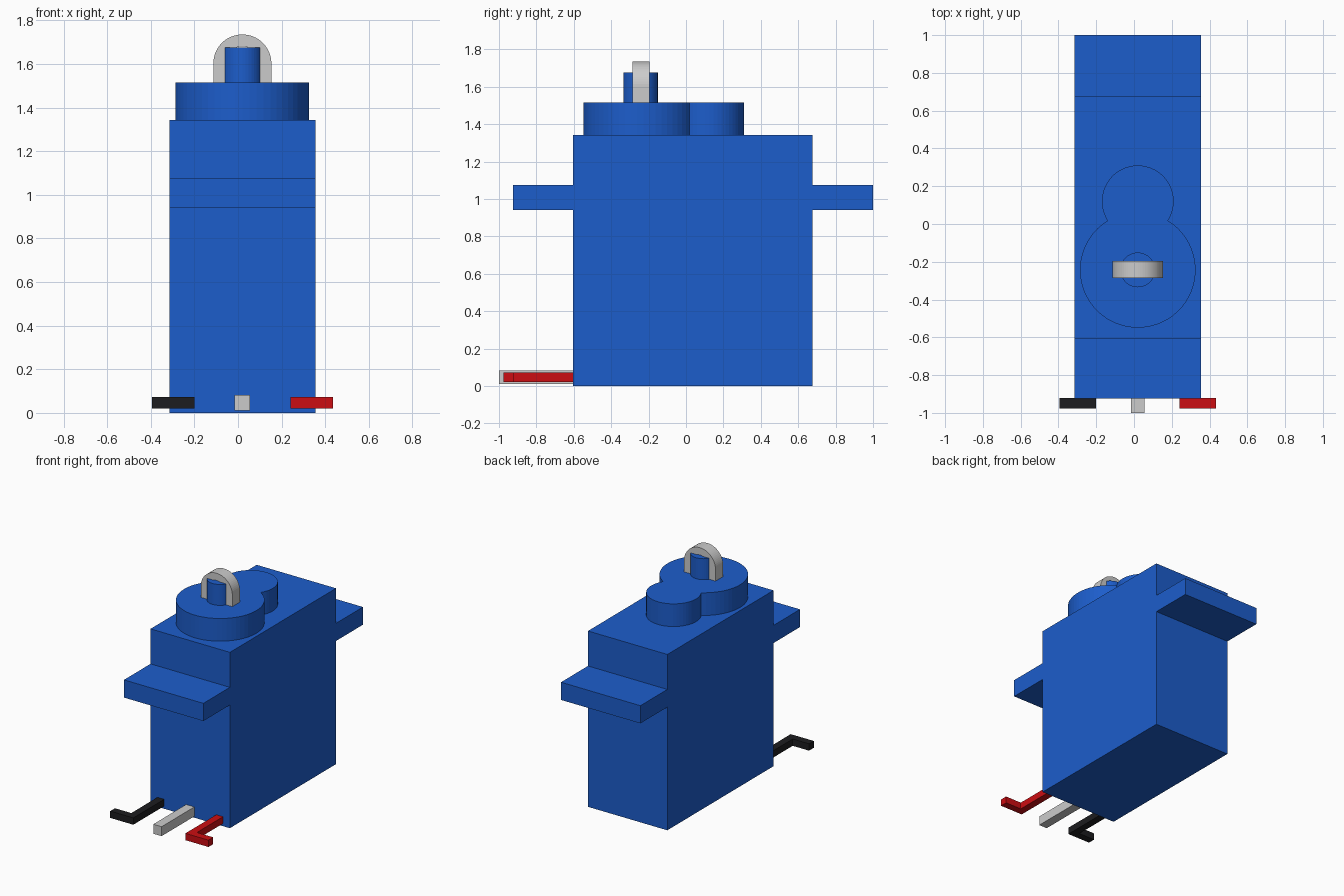
import bpy, bmesh, math
from mathutils import Vector

if "Cube" in bpy.data.objects:
    bpy.data.objects.remove(bpy.data.objects["Cube"])

CX = 0.02        # servo centre line
SHAFT_Y = -0.243


def material(name, rgb):
    m = bpy.data.materials.new(name)
    m.diffuse_color = (*rgb, 1)
    m.use_nodes = True
    m.node_tree.nodes["Principled BSDF"].inputs["Base Color"].default_value = m.diffuse_color
    return m


blue = material("blue plastic", (0.012, 0.11, 0.6))
red = material("red wire", (0.6, 0.004, 0.006))
black = material("black wire", (0.012, 0.012, 0.014))


def prism(name, outline, direction, mat=None):
    """Extrude a closed flat outline of 3D points along a vector."""
    bm = bmesh.new()
    face = bm.faces.new([bm.verts.new(p) for p in outline])
    new = bmesh.ops.extrude_face_region(bm, geom=[face])["geom"]
    verts = [g for g in new if isinstance(g, bmesh.types.BMVert)]
    bmesh.ops.translate(bm, verts=verts, vec=Vector(direction))
    bmesh.ops.recalc_face_normals(bm, faces=bm.faces)
    mesh = bpy.data.meshes.new(name)
    bm.to_mesh(mesh)
    bm.free()
    obj = bpy.data.objects.new(name, mesh)
    bpy.context.collection.objects.link(obj)
    if mat:
        mesh.materials.append(mat)
    return obj


def arc(cx, cy, r, start, end, n):
    return [(cx + r * math.cos(start + (end - start) * i / n),
             cy + r * math.sin(start + (end - start) * i / n)) for i in range(n + 1)]


# Case with mounting flanges: side profile extruded across x
side = [(-0.605, 0), (0.675, 0), (0.675, 0.94), (1.0, 0.94), (1.0, 1.075),
        (0.675, 1.075), (0.675, 1.342), (-0.605, 1.342), (-0.605, 1.075),
        (-0.925, 1.075), (-0.925, 0.94), (-0.605, 0.94)]
prism("case", [(-0.315, y, z) for y, z in side], (0.67, 0, 0), blue)

# Gear housing: outline of two merged circles
R, r, small_y = 0.306, 0.19, 0.12
d = small_y - SHAFT_Y
a = (d * d + R * R - r * r) / (2 * d)
h = math.sqrt(R * R - a * a)
big = math.atan2(a, h)
small = math.atan2(a - d, h)
outline = arc(CX, SHAFT_Y, R, math.pi - big, 2 * math.pi + big, 48)
outline += arc(CX, small_y, r, small, math.pi - small, 36)[1:-1]
prism("gear_housing", [(x, y, 1.342) for x, y in outline], (0, 0, 0.173), blue)

# Output shaft
circle = arc(CX, SHAFT_Y, 0.092, 0, 2 * math.pi, 40)[:-1]
prism("output_shaft", [(x, y, 1.515) for x, y in circle], (0, 0, 0.16), blue)

# Arch over the shaft: half ring on straight legs
AZ, ro, ri, base = 1.602, 0.133, 0.078, 1.515
arch = [(CX + ro, base)] + arc(CX, AZ, ro, 0, math.pi, 32) + [(CX - ro, base), (CX - ri, base)]
arch += arc(CX, AZ, ri, math.pi, 0, 32) + [(CX + ri, base)]
prism("shaft_arch", [(x, -0.287, z) for x, z in arch], (0, 0.092, 0))

# Signal pin
pin = [(-0.015, -1.0), (0.055, -1.0), (0.055, -0.605), (-0.015, -0.605)]
prism("signal_pin", [(x, y, 0.01) for x, y in pin], (0, 0, 0.072))


# Power wires: L-shaped, bending away from the centre
for name, sign, mat in (("positive_wire", 1, red), ("ground_wire", -1, black)):
    ell = [(0.22, -0.605), (0.22, -0.977), (0.415, -0.977),
           (0.415, -0.92), (0.277, -0.92), (0.277, -0.605)]
    prism(name, [(CX + sign * x, y, 0.02) for x, y in ell], (0, 0, 0.052), mat)
